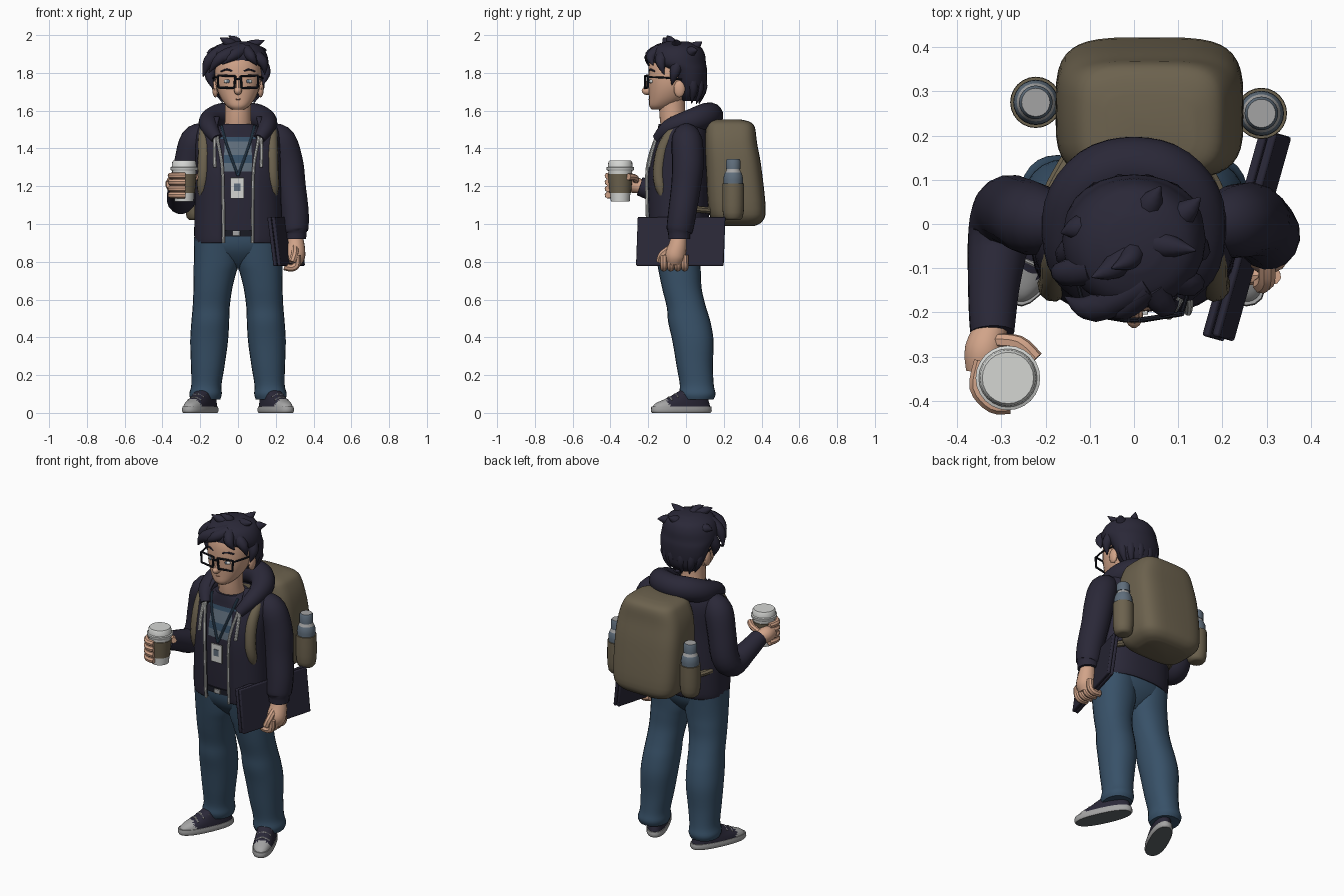
import bpy, bmesh, math, random
from mathutils import Vector

random.seed(4)
COL = {"navy cloth": (.023, .021, .039), "denim": (.039, .082, .138), "skin": (.64, .37, .25),
       "olive canvas": (.15, .122, .076), "pale grey": (.66, .67, .65), "mid grey": (.37, .37, .37),
       "steel blue": (.115, .155, .2), "slate": (.12, .14, .15), "black": (.01, .011, .018), "lip": (.4, .19, .13)}
M = {}
for n, c in COL.items():
    M[n] = bpy.data.materials.new(n)
    M[n].diffuse_color = (*c, 1)


def spline(rows, k):
    """Smoothly resample rows of numbers, k steps per span."""
    out = []
    for i in range(len(rows) - 1):
        a, b, c, d = (rows[max(0, min(len(rows) - 1, i + j))] for j in (-1, 0, 1, 2))
        for s in range(k):
            t = s / k
            out.append(tuple(.5 * (2*q + (r-p)*t + (2*p-5*q+4*r-s4)*t*t + (3*q-p-3*r+s4)*t**3)
                             for p, q, r, s4 in zip(a, b, c, d)))
    return out + [tuple(rows[-1])]


def skin(name, rings, mats, closed=True, rule=None):
    """Bridge point rings into one surface."""
    n = len(rings[0])
    bm = bmesh.new()
    vs = [[bm.verts.new(p) for p in r] for r in rings]
    for a, b in zip(vs, vs[1:]):
        for j in range(n if closed else n - 1):
            bm.faces.new((a[j], a[(j+1) % n], b[(j+1) % n], b[j]))
    if closed:
        bm.faces.new(vs[0]); bm.faces.new(vs[-1])
    bmesh.ops.recalc_face_normals(bm, faces=bm.faces)
    if rule:
        for f in bm.faces:
            f.material_index = rule(f.calc_center_median())
    me = bpy.data.meshes.new(name)
    bm.to_mesh(me); bm.free()
    for m in mats.split(","):
        me.materials.append(M[m])
    ob = bpy.data.objects.new(name, me)
    bpy.context.collection.objects.link(ob)
    return ob


def sup(a, p):
    f = lambda v: math.copysign(abs(v) ** (2 / p), v)
    return f(math.cos(a)), f(math.sin(a))


def loft(name, rows, mats, p=2.0, n=24, k=4, rule=None):
    """Rows are (z, centre x, centre y, half width, half depth)."""
    rings = []
    for z, cx, cy, rx, ry in spline(rows, k):
        pts = [sup(2*math.pi*j/n, p) for j in range(n)]
        rings.append([(cx + rx*u, cy + ry*v, z) for u, v in pts])
    return skin(name, rings, mats, rule=rule)


def tube(name, pts, mat, k=4, n=10):
    """Round tube along (x, y, z, radius) points."""
    P = spline(pts, k)
    C = [Vector(p[:3]) for p in P]
    rings, nrm = [], Vector((.31, .2, .93))
    for i, c in enumerate(C):
        t = (C[min(i+1, len(C)-1)] - C[max(i-1, 0)]).normalized()
        nrm = nrm - t * nrm.dot(t)
        nrm = nrm.normalized() if nrm.length > 1e-4 else t.orthogonal().normalized()
        b = t.cross(nrm)
        r = max(P[i][3], .001)
        rings.append([c + r*(math.cos(2*math.pi*j/n)*nrm + math.sin(2*math.pi*j/n)*b) for j in range(n)])
    return skin(name, rings, mat)


def line(name, pts, r, mat, k=4, n=8):
    return tube(name, [(*p, r) for p in pts], mat, k, n)


def ball(name, c, r, mat):
    rows = [(math.sin(a)*r[2], 0, 0, math.cos(a)*r[0] + .0005, math.cos(a)*r[1] + .0005)
            for a in [math.pi*(i/8 - .5) for i in range(9)]]
    ob = loft(name, rows, mat, n=14, k=1)
    ob.location = c
    return ob


def box(name, c, d, mat, rot=(0, 0, 0), bev=.004):
    x, y, z = (v / 2 for v in d)
    ob = skin(name, [[(-x, -y, h), (x, -y, h), (x, y, h), (-x, y, h)] for h in (-z, z)], mat)
    ob.location, ob.rotation_euler = c, rot
    m = ob.modifiers.new("bevel", 'BEVEL')
    m.width, m.segments = bev, 2
    return ob


# Jacket body, open at the front
JK = [(.9, 0, -.045, .228, .15, .078), (.94, 0, -.042, .232, .158, .08), (1.1, 0, -.04, .23, .165, .08),
      (1.3, 0, -.04, .225, .165, .085), (1.45, 0, -.02, .228, .145, .11), (1.52, 0, -.01, .205, .12, .11),
      (1.57, 0, .0, .14, .1, .1)]
JP, rings, edge = 2.5, [], []
for z, cx, cy, rx, ry, gap in spline(JK, 4):
    a0 = math.acos((gap / rx) ** (JP / 2))
    pts = [sup(-a0 + (math.pi + 2*a0)*j/34, JP) for j in range(35)]
    rings.append([(cx + rx*u, cy + ry*v, z) for u, v in pts])
    edge.append(rings[-1][0])
jacket = skin("jacket_body", rings, "navy cloth", closed=False)
sol = jacket.modifiers.new("cloth", 'SOLIDIFY')
sol.thickness = .012


def front_y(x, z):
    row = min(spline(JK, 8), key=lambda r: abs(r[0] - z))
    return row[2] - row[4] * max(0, 1 - abs(x / row[3]) ** JP) ** (1 / JP)


# Hood folded round the neck
hood = [(.112, -.15, 1.45, .03), (.15, -.085, 1.51, .047), (.142, .03, 1.545, .064), (.085, .105, 1.57, .07)]
tube("hood", [(-x, y, z, r) for x, y, z, r in hood] + [(0, .128, 1.573, .07)] + hood[::-1], "navy cloth", n=16)

# Shirt with a striped chest print
loft("shirt", [(.95, 0, -.04, .2, .135), (1.1, 0, -.04, .2, .143), (1.3, 0, -.04, .2, .145),
               (1.45, 0, -.04, .18, .117), (1.5, 0, -.05, .13, .1), (1.53, 0, -.06, .085, .085)],
     "navy cloth,steel blue,denim", p=2.4, n=40, k=8,
     rule=lambda c: 0 if c.y > -.1 or abs(c.x) > .08 or not 1.27 < c.z < 1.46
     else (2 if 1.33 < c.z < 1.36 or c.z > 1.43 else 1))

# Trims on both jacket fronts, straps and legs
for s in (-1, 1):
    side = "left" if s > 0 else "right"
    line(side + "_zip", [(s*(x - .002), y - .006, z) for x, y, z in edge[:-7]], .008, "pale grey", k=1)
    line(side + "_drawstring", [(s*x, front_y(x, z) - .009, z) for x, z in
                                ((.122, 1.46), (.125, 1.38), (.122, 1.3))], .009, "pale grey")
    line(side + "_lanyard", [(s*.088, -.125, 1.52), (s*.06, -.168, 1.42), (0, -.196, 1.255)], .007, "denim")
    tube(side + "_shoulder_strap", [(s*.165, .0, 1.5, .02), (s*.176, -.06, 1.49, .032), (s*.178, -.12, 1.4, .034),
                                    (s*.182, -.143, 1.28, .033), (s*.188, -.135, 1.2, .03),
                                    (s*.19, -.12, 1.14, .015)], "olive canvas")
    line(side + "_lower_strap", [(s*.2, .04, 1.08), (s*.18, .09, 1.075), (s*.14, .16, 1.07)], .018, "olive canvas")
    loft(side + "_trouser_leg", [(z, s*cx, cy, rx, ry) for z, cx, cy, rx, ry in (
        (.07, .172, .06, .078, .085), (.1, .172, .06, .086, .096), (.15, .167, .057, .08, .09),
        (.25, .16, .046, .089, .096), (.38, .153, .037, .1, .109), (.48, .147, .018, .1, .112),
        (.56, .142, .002, .098, .104), (.65, .134, -.02, .102, .104), (.73, .124, -.031, .111, .11),
        (.8, .114, -.038, .12, .116), (.93, .112, -.045, .12, .13))], "denim", p=2.2)
    # Shoes, toes turned out
    loc, rot = (s*.2, -.025, 0), (0, 0, s*math.radians(25))
    parts = [loft(side + "_shoe_sole", [(0, 0, 0, .056, .166), (.01, 0, 0, .061, .174), (.034, 0, 0, .059, .171)],
                  "mid grey,slate", p=2.4, k=2, rule=lambda c: 1 if c.z < .001 else 0),
             loft(side + "_shoe_upper", [(.028, 0, 0, .057, .167), (.052, 0, .008, .054, .152),
                                         (.082, 0, .04, .049, .112), (.13, 0, .085, .046, .066)],
                  "navy cloth,mid grey", p=2.3, n=48, rule=lambda c: 1 if c.y < -.092 else 0)]
    for i in range(3):
        y, z = -.07 + .035*i, .077 + .016*i
        parts.append(line(side + "_shoe_lace", [(-.038, y, z - .012), (0, y, z + .005), (.038, y, z - .012)],
                          .006, "mid grey"))
    for o in parts:
        o.location, o.rotation_euler = loc, rot

# Hips and belt
loft("trouser_seat", [(.765, 0, -.036, .03, .04), (.8, 0, -.037, .11, .08), (.85, 0, -.04, .2, .115),
                      (.9, 0, -.042, .222, .132), (.96, 0, -.042, .205, .138)], "denim", p=2.3)
loft("belt", [(.935, 0, -.042, .207, .142), (.968, 0, -.042, .207, .142)], "black", p=2.4, k=1)
box("belt_buckle", (-.01, -.186, .95), (.04, .009, .026), "mid grey", bev=.002)

# Name badge
box("badge", (-.004, -.2, 1.19), (.072, .009, .11), "pale grey", bev=.002)
box("badge_photo", (-.004, -.206, 1.195), (.034, .004, .04), "steel blue", bev=.001)

# Sleeves
tube("left_sleeve", [(.17, .0, 1.48, .06), (.225, .005, 1.44, .082), (.262, .01, 1.32, .084), (.28, .0, 1.2, .079),
                     (.3, -.02, 1.06, .075), (.303, -.034, .97, .07), (.304, -.036, .955, .06),
                     (.304, -.036, .92, .057)], "navy cloth", n=16)
tube("right_sleeve", [(-.17, .0, 1.48, .06), (-.225, .01, 1.44, .082), (-.26, .025, 1.32, .08),
                      (-.286, .03, 1.18, .078), (-.303, -.02, 1.125, .073), (-.316, -.13, 1.16, .06),
                      (-.32, -.215, 1.19, .053), (-.32, -.245, 1.2, .05)], "navy cloth", n=16)

# Left hand hooked under the laptop
tube("left_palm", [(.302, -.036, .94, .04), (.305, -.045, .88, .05), (.3, -.058, .83, .056),
                   (.293, -.06, .79, .042)], "skin", n=12)
for i in range(4):
    y = -.118 + .037*i
    line("left_finger", [(.313, y, .835), (.31, y, .785), (.285, y, .768), (.245, y, .775)], .02, "skin")
line("left_thumb", [(.3, -.07, .88), (.3, -.125, .84), (.287, -.138, .8)], .02, "skin")

# Right hand round the cup
tube("right_palm", [(-.32, -.23, 1.195, .036), (-.338, -.285, 1.21, .046), (-.345, -.335, 1.21, .036)], "skin", n=12)
for i in range(4):
    z = 1.153 + .034*i
    line("right_finger", [(-.345, -.31, z), (-.355, -.37, z), (-.32, -.41, z), (-.28, -.412, z)], .0175, "skin")
line("right_thumb", [(-.315, -.265, 1.225), (-.26, -.27, 1.245), (-.222, -.305, 1.25)], .018, "skin")

# Coffee cup
for n, rows, m in (("cup", [(1.12, .05), (1.285, .064)], "pale grey"),
                   ("cup_sleeve", [(1.165, .057), (1.265, .066)], "olive canvas"),
                   ("cup_lid", [(1.282, .068), (1.289, .073), (1.3, .073), (1.303, .066), (1.328, .063),
                                (1.335, .058)], "pale grey")):
    loft(n, [(z, -.285, -.348, r, r) for z, r in rows], m, k=1)

# Laptop carried closed
for n, dx in (("laptop_lid", .011), ("laptop_base", -.011)):
    box(n, (.255 + dx, -.028, .908), (.019, .48, .262), "navy cloth", (0, -.13, -.275), .006)

# Backpack with bottle pockets
loft("backpack", [(.99, .035, .28, .13, .085), (1.015, .035, .275, .18, .13), (1.08, .035, .27, .208, .152),
                  (1.3, .035, .252, .212, .147), (1.43, .035, .238, .2, .138), (1.51, .035, .235, .172, .13),
                  (1.54, .035, .23, .145, .11), (1.553, .035, .222, .1, .07)], "olive canvas", p=3.9, n=40)
for x, y, side in ((.288, .25, "left"), (-.222, .275, "right")):
    loft(side + "_bottle_pocket", [(z, x, y, r, r) for z, r in
         ((1.02, .03), (1.035, .05), (1.1, .058), (1.215, .057))], "olive canvas", k=2)
    loft(side + "_bottle", [(z, x, y, r, r) for z, r in
         ((1.06, .045), (1.2, .05), (1.255, .05), (1.285, .036), (1.295, .034))], "steel blue,mid grey", k=2,
         rule=lambda c: 1 if c.z > 1.268 else 0)
    loft(side + "_bottle_cap", [(z, x, y, r, r) for z, r in
         ((1.29, .038), (1.335, .038), (1.345, .032))], "steel blue,mid grey", k=1,
         rule=lambda c: 1 if c.z > 1.344 else 0)

# Head
tube("neck", [(0, -.045, 1.48, .08), (0, -.07, 1.56, .07), (0, -.075, 1.67, .07)], "skin", n=16)
loft("head", [(1.605, 0, -.145, .03, .035), (1.625, 0, -.128, .06, .066), (1.665, 0, -.1, .091, .096),
              (1.72, 0, -.08, .114, .118), (1.78, 0, -.07, .123, .13), (1.85, 0, -.065, .12, .13),
              (1.91, 0, -.06, .1, .11), (1.95, 0, -.06, .05, .06)], "skin", p=2.2)
ball("nose", (0, -.205, 1.705), (.02, .03, .022), "skin")
line("nose_bridge", [(0, -.19, 1.77), (0, -.215, 1.715)], .013, "skin")
line("mouth", [(-.03, -.184, 1.663), (0, -.196, 1.66), (.03, -.184, 1.663)], .003, "lip")
for s in (-1, 1):
    side = "left" if s > 0 else "right"
    ball(side + "_ear", (s*.12, -.035, 1.715), (.016, .03, .045), "skin")
    ball(side + "_eye", (s*.055, -.181, 1.755), (.02, .012, .011), "pale grey")
    ball(side + "_pupil", (s*.053, -.19, 1.755), (.009, .005, .01), "steel blue")
    line(side + "_eyebrow", [(s*.03, -.194, 1.81), (s*.06, -.187, 1.818), (s*.09, -.166, 1.808)], .005, "navy cloth")
    # Glasses
    c = [(s*x, y, z) for x, y, z in ((.014, -.217, 1.783), (.108, -.203, 1.786), (.104, -.203, 1.722), (.02, -.217, 1.72))]
    for a, b in zip(c, c[1:] + c[:1]):
        line(side + "_glasses_rim", [a, b], .006, "black", k=1)
    line(side + "_glasses_arm", [(s*.108, -.203, 1.778), (s*.129, -.12, 1.775), (s*.132, -.02, 1.765)], .005, "black")
line("glasses_bridge", [(-.016, -.217, 1.768), (.016, -.217, 1.768)], .006, "black", k=1)

# Hair mass and pointed locks
loft("hair_cap", [(1.65, 0, .025, .075, .045), (1.69, 0, .024, .113, .076), (1.75, 0, .02, .141, .09),
                  (1.81, 0, .0, .155, .112), (1.85, 0, -.038, .162, .144), (1.9, 0, -.046, .152, .145),
                  (1.94, 0, -.045, .122, .12), (1.965, 0, -.045, .06, .06)], "navy cloth")
LOCKS = [((.03, -.13, 1.92), (-.09, -.19, 1.88), (-.155, -.165, 1.8), .04),
         ((.03, -.14, 1.92), (-.03, -.19, 1.89), (-.085, -.195, 1.845), .036),
         ((.04, -.14, 1.92), (.07, -.185, 1.885), (.1, -.175, 1.84), .034),
         ((.05, -.11, 1.91), (.13, -.135, 1.86), (.142, -.115, 1.79), .036),
         ((-.09, -.1, 1.91), (-.155, -.11, 1.86), (-.185, -.1, 1.78), .038),
         ((0, -.06, 1.93), (-.05, -.1, 1.96), (-.095, -.12, 1.985), .034),
         ((.02, -.04, 1.92), (.08, -.05, 1.95), (.14, -.06, 1.972), .034),
         ((0, -.05, 1.92), (-.01, -.08, 1.968), (-.05, -.1, 1.996), .03),
         ((.02, .02, 1.91), (.04, .05, 1.94), (.06, .085, 1.965), .034),
         ((.08, .0, 1.89), (.12, .03, 1.915), (.15, .06, 1.92), .034),
         ((-.08, .0, 1.89), (-.13, -.01, 1.91), (-.165, -.02, 1.905), .034),
         ((-.12, -.05, 1.86), (-.15, -.07, 1.79), (-.132, -.08, 1.715), .036),
         ((.12, -.04, 1.86), (.146, -.06, 1.8), (.132, -.075, 1.735), .034)]
for i in range(6):
    a = math.pi * (i + .5) / 6
    u, v, j = math.cos(a), math.sin(a), random.uniform(-.012, .012)
    LOCKS.append(((.1*u, .06*v, 1.82), (.118*u, .02 + .07*v, 1.73 + j), (.085*u, .015 + .056*v, 1.645 + j), .032))
for a, b, c, r in LOCKS:
    tube("hair_lock", [(*a, r), (*b, r*.8), (*c, .002)], "navy cloth", n=9)

# Smooth shading with crisp edges
for o in bpy.context.collection.objects:
    o.select_set(True)
    bpy.context.view_layer.objects.active = o
bpy.ops.object.shade_smooth_by_angle(angle=math.radians(40))
